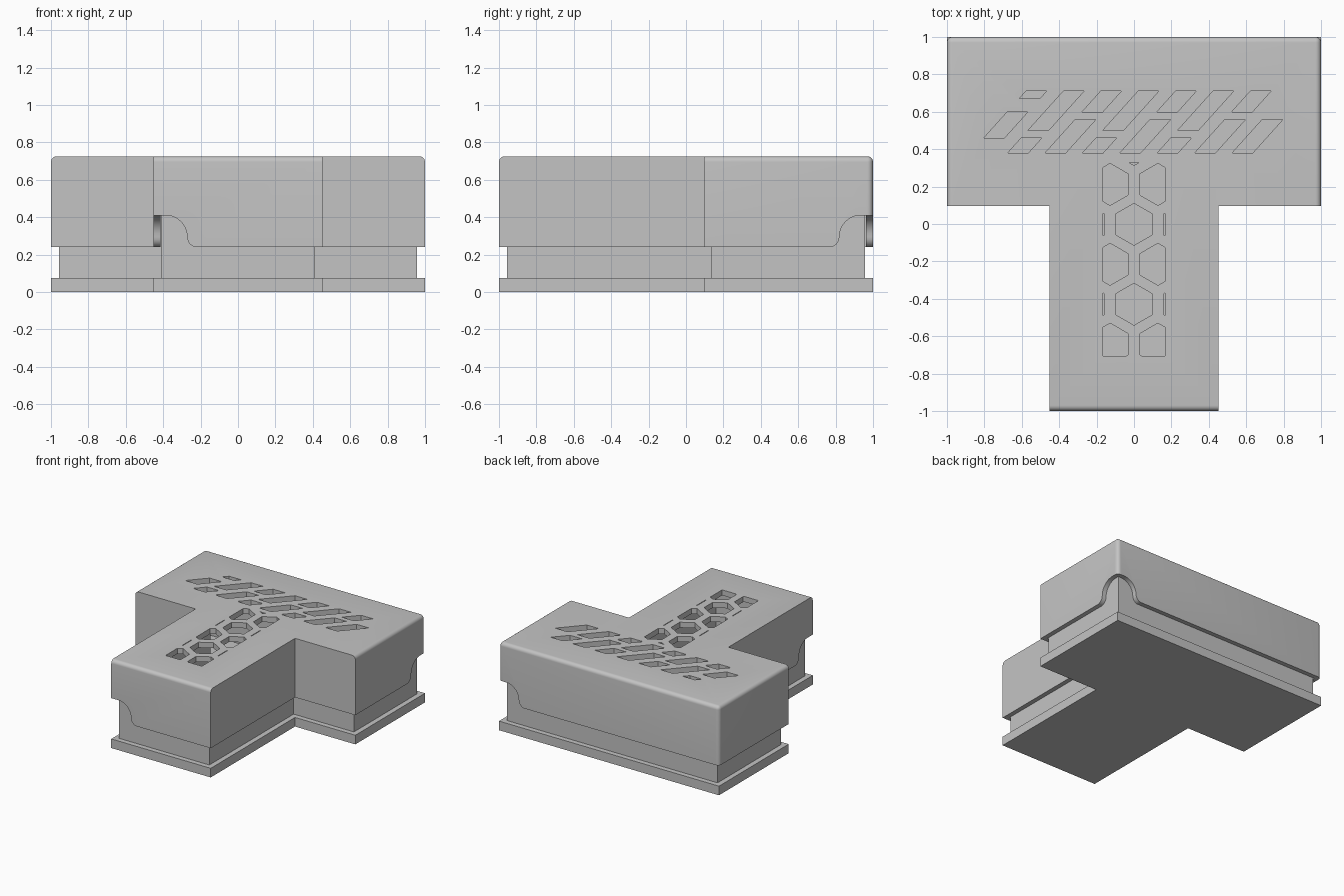
import bpy, bmesh, math
from mathutils import Vector

if "Cube" in bpy.data.objects:
    bpy.data.objects.remove(bpy.data.objects["Cube"])

STEM, ARM_Y = 0.452, 0.095
LID_LOW, LID_TOP = 0.24, 0.725

grey = bpy.data.materials.new("light_grey")
grey.use_nodes = True
shade = (0.55, 0.55, 0.55, 1)
grey.diffuse_color = shade
grey.node_tree.nodes["Principled BSDF"].inputs["Base Color"].default_value = shade


def tee(inset, z):
    """T outline shrunk by inset, lying at height z."""
    s, a, e = STEM - inset, ARM_Y + inset, 1 - inset
    half = [(s, -e), (s, a), (e, a), (e, e)]
    pts = half + [(-x, y) for x, y in reversed(half)]
    return [Vector((x, y, z)) for x, y in pts]


def add_prism(bm, pts, sweep):
    face = bm.faces.new([bm.verts.new(p) for p in pts])
    new = bmesh.ops.extrude_face_region(bm, geom=[face])["geom"]
    verts = [g for g in new if isinstance(g, bmesh.types.BMVert)]
    bmesh.ops.translate(bm, verts=verts, vec=sweep)


def make_object(name, bm):
    bmesh.ops.recalc_face_normals(bm, faces=bm.faces[:])
    mesh = bpy.data.meshes.new(name)
    bm.to_mesh(mesh)
    bm.free()
    mesh.materials.append(grey)
    ob = bpy.data.objects.new(name, mesh)
    bpy.context.collection.objects.link(ob)
    return ob


def prism(name, pts, sweep):
    bm = bmesh.new()
    add_prism(bm, pts, sweep)
    return make_object(name, bm)


def cut(target, cutter):
    mod = target.modifiers.new("cut", 'BOOLEAN')
    mod.operation, mod.solver, mod.object = 'DIFFERENCE', 'EXACT', cutter
    cutter.hide_render = True
    bpy.context.view_layer.objects.active = target
    bpy.ops.object.modifier_apply(modifier=mod.name)
    bpy.data.objects.remove(cutter)


def up(h):
    return Vector((0, 0, h))


# Base: flat foot and an inset hollow tray
prism("base_foot", tee(0, 0), up(0.075))
tray = prism("base_tray", tee(0.042, 0.04), up(0.63))
cut(tray, prism("tray_cavity", tee(0.08, 0.075), up(0.7)))

# Lid: rounded along its outer top edges and the two back corners
bm = bmesh.new()
add_prism(bm, tee(0, LID_LOW), up(LID_TOP - LID_LOW))
rounded = []
for edge in bm.edges:
    mid = (edge.verts[0].co + edge.verts[1].co) / 2
    outer = max(abs(mid.x), abs(mid.y)) > 0.99
    top_edge = mid.z > LID_TOP - 0.01 and outer
    back_corner = abs(mid.x) > 0.99 and mid.y > 0.99 and mid.z > LID_LOW + 0.01
    if top_edge or back_corner:
        rounded.append(edge)
bmesh.ops.bevel(bm, geom=rounded, offset=0.03, segments=6, profile=0.5, affect='EDGES')
lid = make_object("lid", bm)
cut(lid, prism("lid_cavity", tee(0.037, 0.1), up(0.58)))

# Finger notches wrapping two opposite corners of the lid
profile = [(-0.05, 0.15), (-0.05, 0.41)]
for i in range(11):
    t = math.radians(90 - 9 * i)
    profile.append((0.065 + 0.115 * math.cos(t), 0.295 + 0.115 * math.sin(t)))
for i in range(1, 8):
    t = math.radians(180 + 90 * i / 7)
    profile.append((0.237 + 0.057 * math.cos(t), 0.295 + 0.057 * math.sin(t)))
profile.append((0.237, 0.15))

for cx, cy, inward in ((-STEM, -1, 1), (1, 1, -1)):
    corner = Vector((cx, cy, 0))
    for along, across in (((1, 0, 0), (0, 1, 0)), ((0, 1, 0), (1, 0, 0))):
        along, across = Vector(along) * inward, Vector(across) * inward
        pts = [corner + along * u + up(z) - across * 0.05 for u, z in profile]
        cut(lid, prism("finger_notch", pts, across * 0.09))


def clip(poly, axis, limit, sign):
    """Keep the part of a convex polygon where sign * (co - limit) <= 0."""
    out = []
    for i, b in enumerate(poly):
        a = poly[i - 1]
        da, db = sign * (a[axis] - limit), sign * (b[axis] - limit)
        if da * db < 0:
            out.append(a.lerp(b, da / (da - db)))
        if db <= 0:
            out.append(b)
    return out


# Openings through the lid top
holes = bmesh.new()
DEPTH = 0.64

# Honeycomb trimmed to a rectangle along the stem
for row in range(-3, 3):
    for col in range(-1, 2):
        x = 0.256 * (col + (0.5 if row % 2 else 0))
        y = -0.002 + 0.2135 * row
        hexagon = [Vector((x + 0.112 * math.sin(math.radians(60 * k)),
                           y + 0.112 * math.cos(math.radians(60 * k)), DEPTH))
                   for k in range(6)]
        for axis, limit, sign in ((0, 0.165, 1), (0, -0.165, -1), (1, 0.33, 1), (1, -0.705, -1)):
            hexagon = clip(hexagon, axis, limit, sign)
        if len(hexagon) > 2:
            add_prism(holes, hexagon, up(0.2))

# Broken diagonal slots across the arm
for k in range(-1, 7):
    spans = [(0.38, 0.56), (0.6, 0.71)] if k % 2 else [(0.38, 0.46), (0.5, 0.71)]
    if k == -1:
        spans = [(0.46, 0.6), (0.67, 0.71)]
    if k == 6:
        spans = [(0.38, 0.56)]
    for low, high in spans:
        pts = []
        for y, side in ((low, -1), (low, 1), (high, 1), (high, -1)):
            pts.append(Vector((-0.62 + 0.2 * k + 0.9 * (y - 0.38) + 0.055 * side, y, DEPTH)))
        add_prism(holes, pts, up(0.2))
cut(lid, make_object("lid_openings", holes))

bpy.ops.object.select_all(action='DESELECT')
lid.select_set(True)
bpy.context.view_layer.objects.active = lid
bpy.ops.object.shade_smooth_by_angle(angle=math.radians(30))
